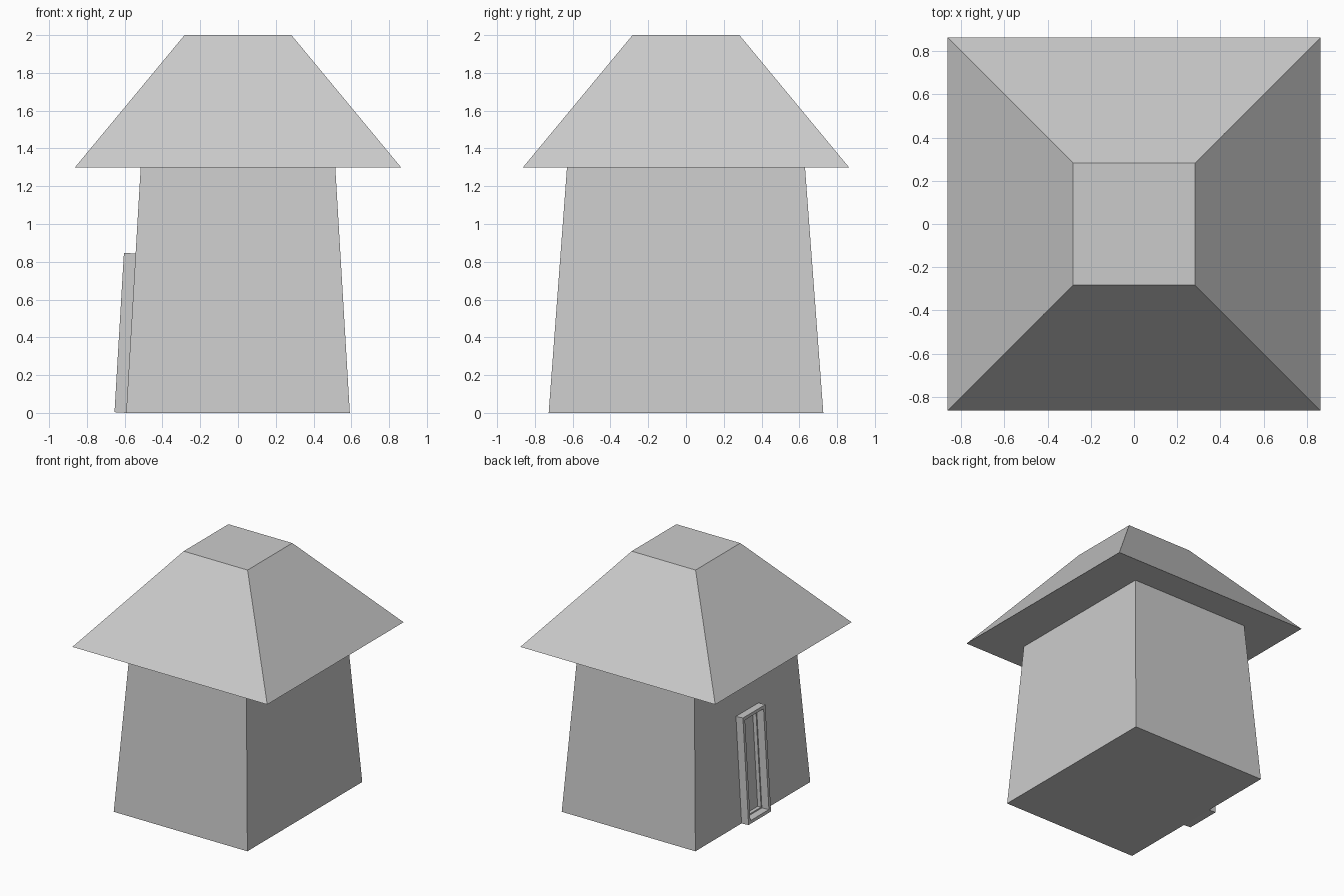
import bpy, bmesh, math
from mathutils import Matrix

if "Cube" in bpy.data.objects:
    bpy.data.objects.remove(bpy.data.objects["Cube"], do_unlink=True)

grey = bpy.data.materials.new("plain grey")
grey.use_nodes = True
grey.diffuse_color = (0.6, 0.6, 0.6, 1)
grey.node_tree.nodes["Principled BSDF"].inputs["Base Color"].default_value = grey.diffuse_color


def finish(name, bm):
    bmesh.ops.recalc_face_normals(bm, faces=bm.faces)
    mesh = bpy.data.meshes.new(name)
    bm.to_mesh(mesh)
    bm.free()
    mesh.materials.append(grey)
    obj = bpy.data.objects.new(name, mesh)
    bpy.context.collection.objects.link(obj)
    return obj


def tapered_block(name, z0, half0, z1, half1):
    """Four-sided block that narrows from half sizes half0 to half1."""
    bm = bmesh.new()
    bmesh.ops.create_cube(bm, size=2)
    for v in bm.verts:
        z, half = (z1, half1) if v.co.z > 0 else (z0, half0)
        v.co = (v.co.x * half[0], v.co.y * half[1], z)
    return finish(name, bm)


def box(bm, lo, hi):
    verts = bmesh.ops.create_cube(bm, size=1)["verts"]
    for v in verts:
        v.co = [l + (c + 0.5) * (h - l) for c, l, h in zip(v.co, lo, hi)]


# Walls and roof
wall = tapered_block("walls", 0, (0.592, 0.727), 1.3, (0.515, 0.63))
tapered_block("roof", 1.3, (0.863, 0.863), 2, (0.283, 0.283))

# Door frame, leaning with the wall; local x = 0 is the wall surface
lean = Matrix.Translation((-0.592, 0, 0)) @ Matrix.Rotation(math.atan2(0.077, 1.3), 4, "Y")
HALF, HEIGHT, BORDER, PROUD, RECESS = 0.142, 0.845, 0.035, 0.062, 0.03

bm = bmesh.new()
box(bm, (-PROUD, -HALF, 0), (0, HALF, HEIGHT))
sides = [f for f in bm.faces if abs(f.calc_center_median().x + PROUD / 2) > 0.01]
bmesh.ops.inset_individual(bm, faces=sides, thickness=BORDER)
# Join the two inset openings into one through hole
edges = {e for f in sides for e in f.edges}
bmesh.ops.delete(bm, geom=sides, context="FACES_ONLY")
bmesh.ops.bridge_loops(bm, edges=list(edges))
bm.transform(lean)
finish("door_frame", bm)

# Shallow doorway recess in the wall
bm = bmesh.new()
box(bm, (-PROUD, BORDER - HALF, BORDER), (RECESS, HALF - BORDER, HEIGHT - BORDER))
bm.transform(lean)
cutter = finish("doorway_cutter", bm)
cutter.hide_render = True
cutter.hide_viewport = True
cut = wall.modifiers.new("doorway", "BOOLEAN")
cut.operation = "DIFFERENCE"
cut.solver = "EXACT"
cut.object = cutter
